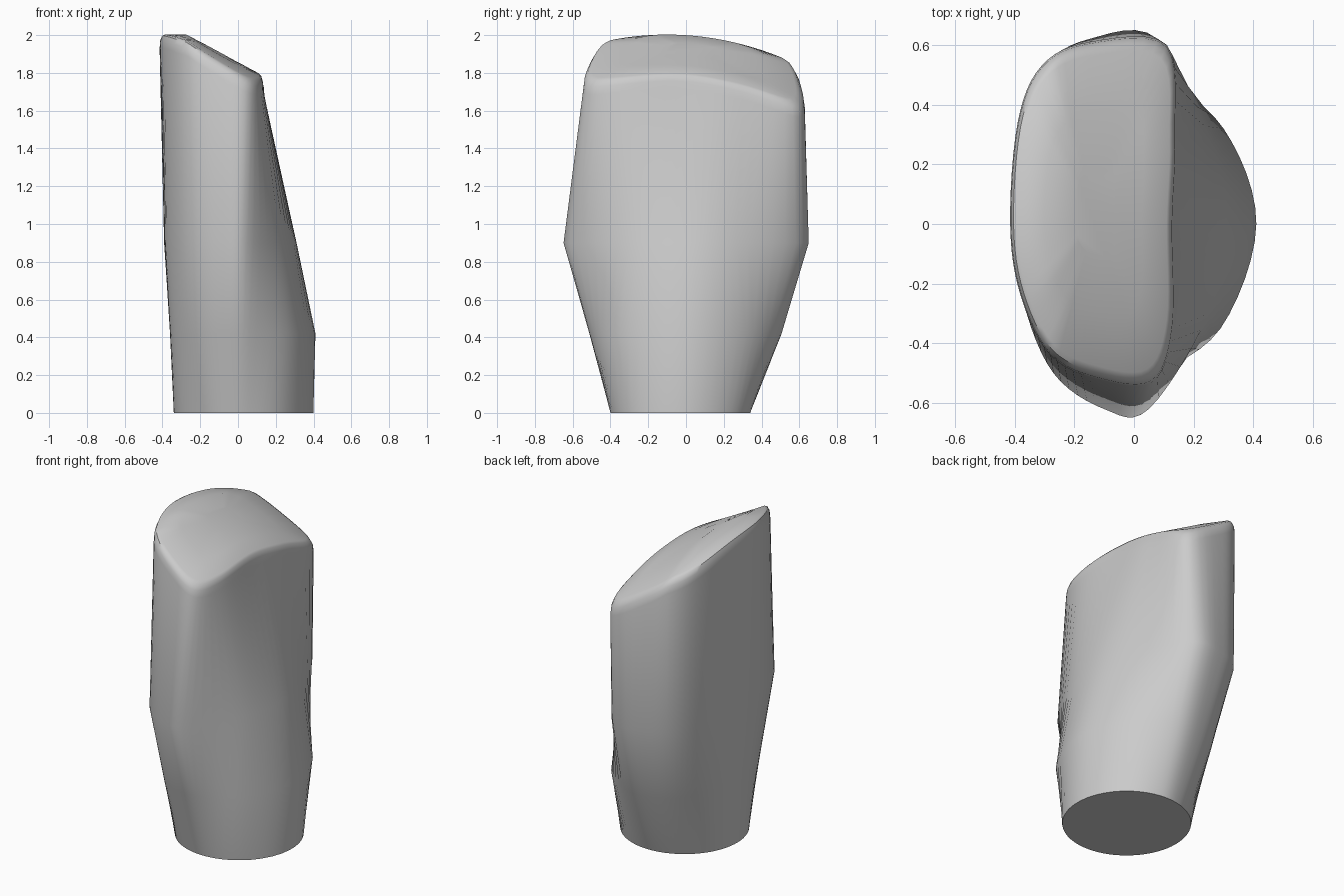
import bpy
import math
from mathutils import Vector

cube = bpy.data.objects.get("Cube")
if cube:
    bpy.data.objects.remove(cube, do_unlink=True)

STEPS = 6  # subdivisions between neighbouring outline points


def smooth_outline(points):
    """Closed spline through a handful of outline points."""
    result = []
    count = len(points)
    for i in range(count):
        a, b, c, d = (Vector(points[(i + k - 1) % count]) for k in range(4))
        for step in range(STEPS):
            t = step / STEPS
            result.append(b + (c - a) * t / 2
                          + (a - b * 2.5 + c * 2 - d / 2) * t ** 2
                          + (b * 3 - a - c * 3 + d) * t ** 3 / 2)
    return result


def crown_height(point):
    """Sloping, gently arched top surface."""
    return 1.857 - 0.54 * max(point.x, -0.27) - 0.33 * (point.y + 0.1) ** 2


def toward(point, centre, amount):
    return centre + (point - centre) * amount


# Outlines, starting at the sloped face and turning toward the front
belt = smooth_outline([
    (.41, 0), (.29, -.35), (.06, -.5), (-.1, -.49), (-.24, -.4), (-.34, -.2),
    (-.36, 0), (-.34, .22), (-.24, .4), (-.1, .49), (.08, .49), (.3, .32)])
waist = smooth_outline([
    (.31, 0), (.25, -.3), (.05, -.62), (-.1, -.62), (-.27, -.5), (-.37, -.26),
    (-.39, 0), (-.38, .3), (-.31, .52), (-.15, .62), (.08, .62), (.26, .27)])
shoulder = smooth_outline([
    (.13, 0), (.13, -.35), (.06, -.53), (-.12, -.52), (-.28, -.44), (-.38, -.24),
    (-.415, 0), (-.39, .34), (-.31, .53), (-.15, .61), (.11, .6), (.14, .3)])

# Round foot whose points line up with the belt
foot_centre = Vector((.03, -.03))
foot = []
for p in belt:
    angle = math.atan2(p.y - foot_centre.y, p.x - foot_centre.x)
    foot.append(foot_centre + Vector((math.cos(angle), math.sin(angle))) * .37)

# Stack of rings from the foot to the rounded rim and arched crown
rings = [[p.to_3d() for p in foot]]
for outline, height in ((belt, .42), (waist, .9)):
    rings.append([Vector((p.x, p.y, height)) for p in outline])
crown_centre = Vector((-.13, .03))
for amount, drop in ((1, .07), (.99, .03), (.96, .006), (.92, 0), (.6, 0), (.25, 0)):
    ring = []
    for p in shoulder:
        q = toward(p, crown_centre, amount)
        ring.append(Vector((q.x, q.y, crown_height(q) - drop)))
    rings.append(ring)

# Skin the rings and close both ends
size = len(belt)
verts = [v for ring in rings for v in ring]
faces = []
for level in range(len(rings) - 1):
    for i in range(size):
        j = (i + 1) % size
        low, high = level * size, (level + 1) * size
        faces.append((low + j, low + i, high + i, high + j))
faces.append(tuple(range(size)))
faces.append(tuple(reversed(range(len(verts) - size, len(verts)))))

mesh = bpy.data.meshes.new("tapered_block")
mesh.from_pydata(verts, [], faces)
mesh.update()
block = bpy.data.objects.new("tapered_block", mesh)
bpy.context.collection.objects.link(block)

# Plain grey finish
grey = bpy.data.materials.new("plain_grey")
grey.use_nodes = True
colour = (.6, .6, .6, 1)
grey.diffuse_color = colour
grey.node_tree.nodes["Principled BSDF"].inputs["Base Color"].default_value = colour
mesh.materials.append(grey)

bpy.context.view_layer.objects.active = block
block.select_set(True)
bpy.ops.object.shade_smooth_by_angle(angle=math.radians(40))
